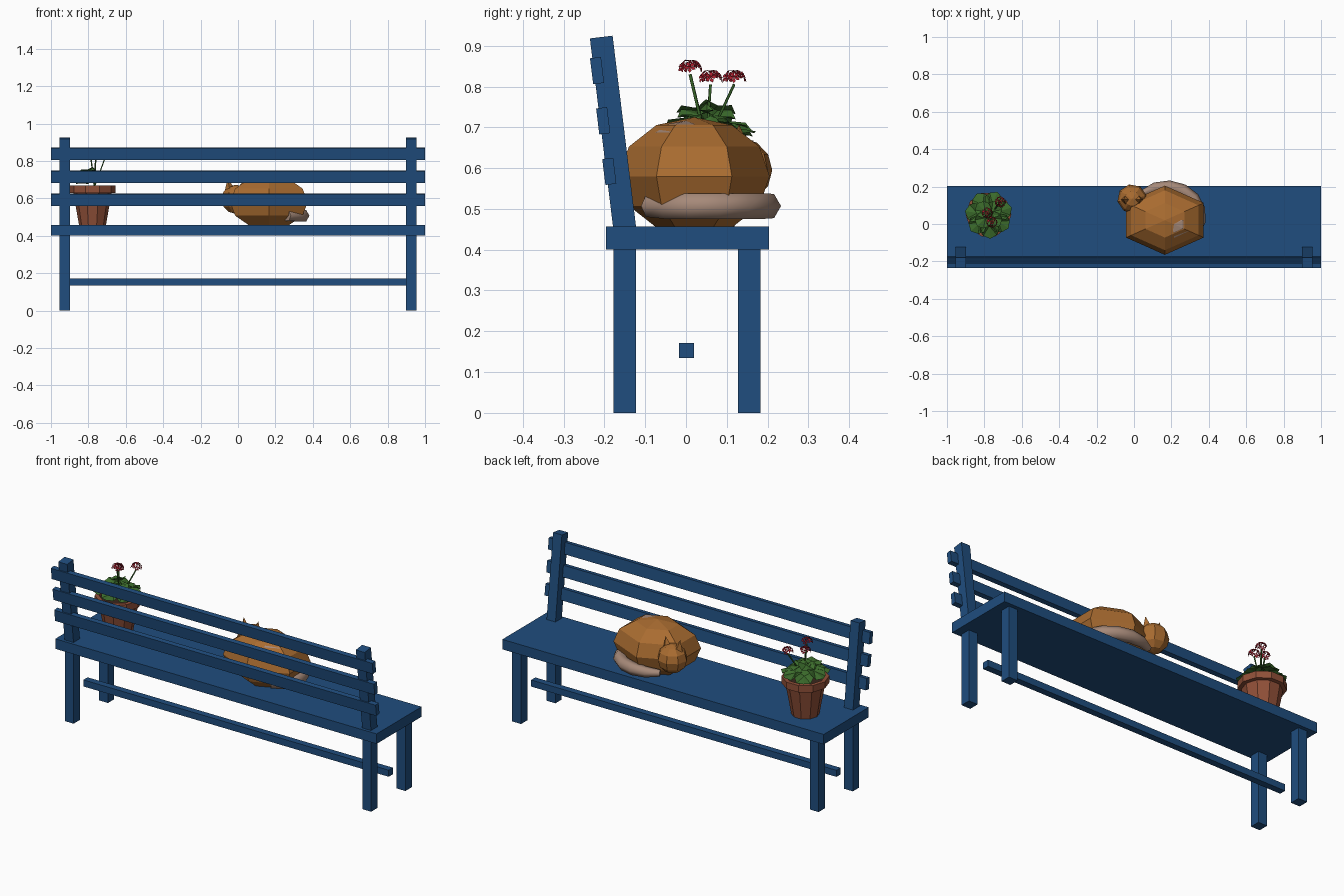
import bpy, bmesh, math, random
from mathutils import Matrix, Vector

if "Cube" in bpy.data.objects:
    bpy.data.objects.remove(bpy.data.objects["Cube"])
random.seed(4)

def mat(name, rgb):
    m = bpy.data.materials.new(name)
    m.diffuse_color = (*rgb, 1)
    m.use_nodes = True
    m.node_tree.nodes["Principled BSDF"].inputs["Base Color"].default_value = m.diffuse_color
    return m

BLUE = mat("blue_paint", (0.014, 0.075, 0.21))
ORANGE = mat("orange_fur", (0.40, 0.15, 0.03))
CREAM = mat("pale_fur", (0.38, 0.25, 0.19))
CLAY = mat("terracotta", (0.28, 0.08, 0.04))
SOIL = mat("soil", (0.04, 0.02, 0.012))
GREEN = mat("leaf_green", (0.045, 0.15, 0.025))
RED = mat("petal_red", (0.38, 0.012, 0.025))

def finish(name, bm, material):
    bmesh.ops.recalc_face_normals(bm, faces=bm.faces)
    me = bpy.data.meshes.new(name)
    bm.to_mesh(me)
    bm.free()
    me.materials.append(material)
    ob = bpy.data.objects.new(name, me)
    bpy.context.collection.objects.link(ob)
    return ob

def box(name, centre, size, tilt=0):
    bm = bmesh.new()
    M = Matrix.Translation(centre) @ Matrix.Rotation(tilt, 4, 'X') @ Matrix.Diagonal((*size, 1))
    bmesh.ops.create_cube(bm, size=1, matrix=M)
    return finish(name, bm, BLUE)

def ball(name, centre, radii, segs, rings, material, turn=0):
    bm = bmesh.new()
    M = Matrix.Translation(centre) @ Matrix.Diagonal((*radii, 1)) @ Matrix.Rotation(turn, 4, 'Z')
    bmesh.ops.create_uvsphere(bm, u_segments=segs, v_segments=rings, radius=1, matrix=M)
    return finish(name, bm, material)

def lathe(name, centre, profile, sides, material):
    bm = bmesh.new()
    loops = [[bm.verts.new((centre[0] + r * math.cos(2 * math.pi * i / sides),
                            centre[1] + r * math.sin(2 * math.pi * i / sides), z))
              for i in range(sides)] for r, z in profile]
    for a, b in zip(loops, loops[1:]):
        for i in range(sides):
            j = (i + 1) % sides
            bm.faces.new((a[i], a[j], b[j], b[i]))
    bm.faces.new(loops[0])
    bm.faces.new(loops[-1])
    return finish(name, bm, material)

def tube(name, points, radius, material, taper=None, res=1):
    cu = bpy.data.curves.new(name, 'CURVE')
    cu.dimensions = '3D'
    cu.bevel_depth, cu.bevel_resolution, cu.use_fill_caps = radius, res, True
    sp = cu.splines.new('POLY')
    sp.points.add(len(points) - 1)
    for i, p in enumerate(points):
        sp.points[i].co = (*p, 1)
        sp.points[i].radius = taper[i] if taper else 1
    cu.materials.append(material)
    ob = bpy.data.objects.new(name, cu)
    bpy.context.collection.objects.link(ob)
    bpy.ops.object.select_all(action='DESELECT')
    bpy.context.view_layer.objects.active = ob
    ob.select_set(True)
    bpy.ops.object.convert(target='MESH')

# Bench seat, legs and stretcher
TILT = math.radians(7)
box("seat", (0, 0.004, 0.429), (2, 0.4, 0.056))
box("stretcher", (0, 0.001, 0.153), (1.9, 0.037, 0.037))
for side, s in (("left", -1), ("right", 1)):
    box(f"{side}_front_leg", (s * 0.926, -0.15, 0.202), (0.055, 0.056, 0.404))
    box(f"{side}_rear_leg", (s * 0.926, 0.155, 0.202), (0.055, 0.056, 0.404))
    box(f"{side}_back_post", (s * 0.926, -0.1785, 0.683), (0.055, 0.056, 0.48), TILT)

# Back slats
for i, (y, z) in enumerate(((-0.218, 0.839), (-0.203, 0.716), (-0.188, 0.592))):
    box(f"back_slat_{i + 1}", (0, y, z), (2, 0.027, 0.064), TILT)

# Sleeping cat
ball("cat_body", (0.165, 0.02, 0.58), (0.24, 0.185, 0.145), 6, 6, ORANGE)
ball("cat_back_patch", (0.215, -0.002, 0.66), (0.105, 0.083, 0.056), 6, 6, CREAM)
ball("cat_head", (-0.01, 0.135, 0.595), (0.08, 0.078, 0.078), 8, 6, ORANGE, 0.2)
for side, s in (("left", -1), ("right", 1)):
    bm = bmesh.new()
    M = Matrix.Translation((-0.01 + s * 0.04, 0.13, 0.678)) @ Matrix.Rotation(s * 0.2, 4, 'Y')
    bmesh.ops.create_cone(bm, cap_ends=True, segments=4, radius1=0.026, radius2=0, depth=0.06, matrix=M)
    finish(f"cat_{side}_ear", bm, ORANGE)
arc = [math.radians(-58 + 188 * i / 8) for i in range(9)]
tube("cat_tail", [(0.165 + 0.185 * math.cos(a), 0.045 + 0.155 * math.sin(a), 0.507) for a in arc],
     0.036, CREAM, [0.85, 1, 1, 1, 1, 1, 0.95, 0.8, 0.5])

# Flower pot
PX, PY = -0.778, 0.05
lathe("pot", (PX, PY), [(0.072, 0.457), (0.102, 0.628), (0.122, 0.63), (0.122, 0.668),
                        (0.1, 0.668), (0.096, 0.645)], 10, CLAY)
lathe("pot_soil", (PX, PY), [(0.097, 0.64), (0.097, 0.655)], 10, SOIL)

# Round drooping leaves in two tiers
def leaves(name, count, reach, z, size, droop, start):
    bm = bmesh.new()
    for k in range(count):
        a = start + 2 * math.pi * k / count
        M = (Matrix.Translation((PX, PY, z + random.uniform(-0.01, 0.01))) @ Matrix.Rotation(a, 4, 'Z')
             @ Matrix.Translation((reach, 0, 0)) @ Matrix.Rotation(droop + random.uniform(-0.12, 0.12), 4, 'Y'))
        mid = bm.verts.new(M @ Vector((-size * 0.3, 0, -0.012)))
        rim = [bm.verts.new(M @ Vector((size * math.cos(t * math.pi / 4), size * math.sin(t * math.pi / 4),
                                        0.006 * (-1) ** t))) for t in range(8)]
        for t in range(8):
            bm.faces.new((mid, rim[t], rim[(t + 1) % 8]))
    finish(name, bm, GREEN)

leaves("outer_leaves", 7, 0.08, 0.708, 0.052, 0.5, 0.3)
leaves("inner_leaves", 4, 0.04, 0.742, 0.046, 0.25, 0.8)

# Flower heads: domes of five-petalled florets on thin stems
heads = [(-0.76, 0.01, 0.84), (-0.785, 0.06, 0.815), (-0.715, 0.118, 0.815)]
for n, h in enumerate(heads):
    top = Vector(h)
    tube(f"flower_stem_{n + 1}", [(PX + 0.01, PY, 0.66), top + Vector((0, 0, -0.01))], 0.004, GREEN, res=0)
    bm = bmesh.new()
    dirs = [Vector((0, 0, 1))] + [Vector((math.cos(k * 0.9), math.sin(k * 0.9), 0.35 + 0.5 * (k % 2)))
                                  for k in range(7)]
    for d in dirs:
        d.normalize()
        M = (Matrix.Translation(top + Vector((d.x * 0.025, d.y * 0.025, d.z * 0.022)))
             @ d.to_track_quat('Z', 'Y').to_matrix().to_4x4() @ Matrix.Rotation(random.random(), 4, 'Z'))
        for p in range(5):
            R = M @ Matrix.Rotation(p * math.tau / 5, 4, 'Z')
            bm.faces.new([bm.verts.new(R @ Vector(v)) for v in
                          ((0, 0, 0), (0.009, -0.005, 0.003), (0.015, 0, 0.001), (0.009, 0.005, 0.003))])
    finish(f"flower_head_{n + 1}", bm, RED)
